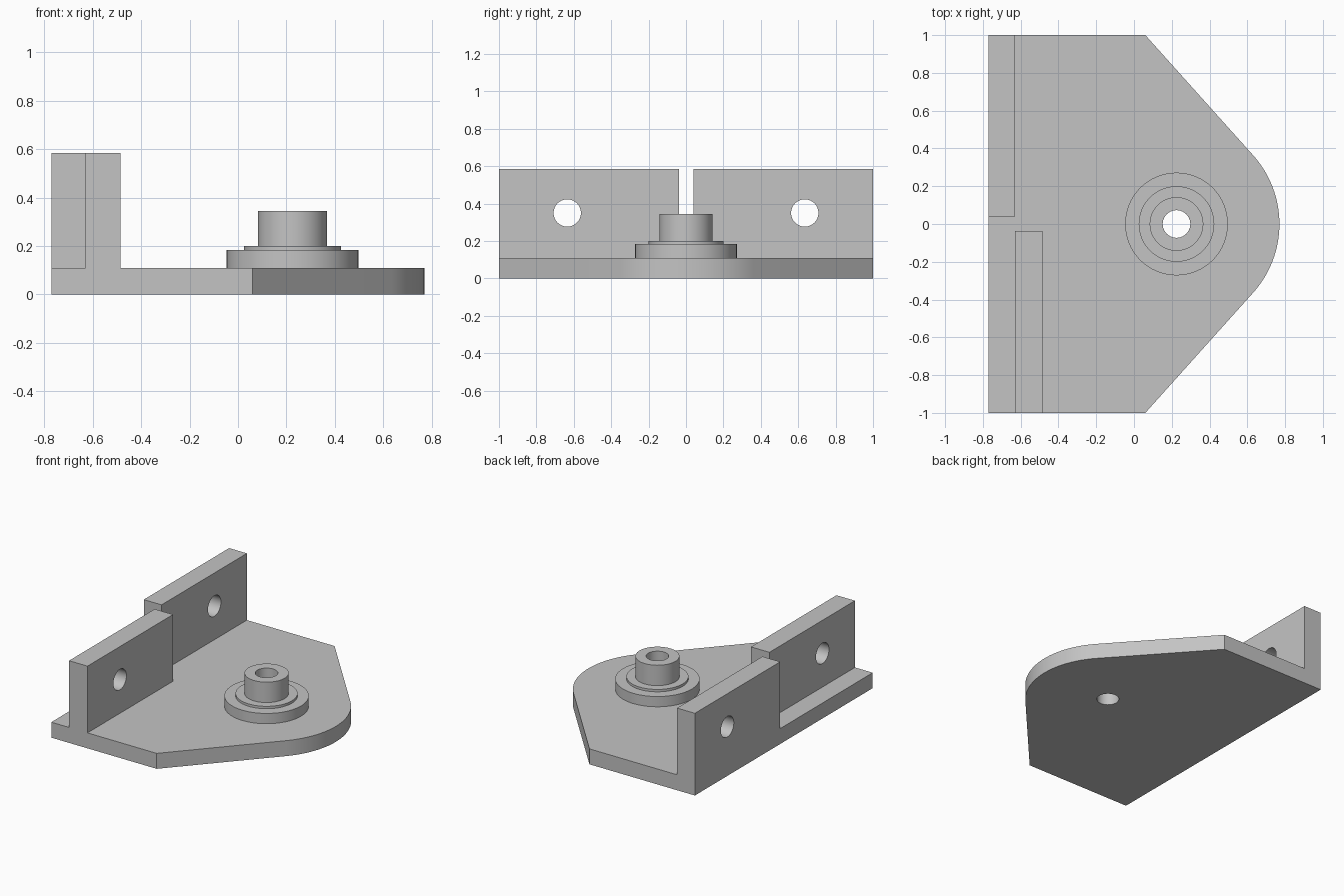
import bpy
import bmesh
from math import pi, cos, sin, acos, atan2, hypot, radians
from mathutils import Matrix

cube = bpy.data.objects.get("Cube")
if cube:
    bpy.data.objects.remove(cube, do_unlink=True)

SEGMENTS = 64
PLATE_TOP = 0.11
WALL_TOP = 0.585
HUB_X = 0.225
NOSE_RADIUS = 0.545
HOLE_RADIUS = 0.073
BACK_X, SHOULDER_X = -0.77, 0.06

grey = bpy.data.materials.new("light grey")
grey.use_nodes = True
colour = (0.55, 0.55, 0.55, 1)
grey.diffuse_color = colour
grey.node_tree.nodes["Principled BSDF"].inputs["Base Color"].default_value = colour


def make_object(name, bm):
    bmesh.ops.recalc_face_normals(bm, faces=bm.faces)
    mesh = bpy.data.meshes.new(name)
    bm.to_mesh(mesh)
    bm.free()
    mesh.materials.append(grey)
    obj = bpy.data.objects.new(name, mesh)
    bpy.context.collection.objects.link(obj)
    return obj


def activate(obj):
    bpy.ops.object.select_all(action='DESELECT')
    obj.select_set(True)
    bpy.context.view_layer.objects.active = obj


def prism(name, outline, z0, z1, matrix=Matrix()):
    bm = bmesh.new()
    base = bm.faces.new([bm.verts.new((x, y, z0)) for x, y in outline])
    top = bmesh.ops.extrude_face_region(bm, geom=[base])["geom"]
    moved = [v for v in top if isinstance(v, bmesh.types.BMVert)]
    bmesh.ops.translate(bm, verts=moved, vec=(0, 0, z1 - z0))
    bmesh.ops.transform(bm, matrix=matrix, verts=bm.verts)
    return make_object(name, bm)


def arc(radius, start, end, count):
    steps = [start + (end - start) * i / count for i in range(count + 1)]
    return [(radius * cos(a), radius * sin(a)) for a in steps]


def circle(radius):
    return arc(radius, 0, 2 * pi, SEGMENTS)[:-1]


def drill(obj, matrix):
    cutter = prism("drill", circle(HOLE_RADIUS), -0.5, 0.5, matrix)
    cutter.hide_render = True
    mod = obj.modifiers.new("hole", 'BOOLEAN')
    mod.operation = 'DIFFERENCE'
    mod.solver = 'EXACT'
    mod.object = cutter
    activate(obj)
    bpy.ops.object.modifier_apply(modifier=mod.name)
    bpy.data.objects.remove(cutter, do_unlink=True)


def smooth(obj):
    activate(obj)
    bpy.ops.object.shade_smooth_by_angle(angle=radians(30))


# Base plate: straight back, tapered sides tangent to a round nose
reach = hypot(SHOULDER_X - HUB_X, 1)
tangent = atan2(1, SHOULDER_X - HUB_X) - acos(NOSE_RADIUS / reach)
nose = [(x + HUB_X, y) for x, y in arc(NOSE_RADIUS, -tangent, tangent, 32)]
outline = [(BACK_X, -1), (SHOULDER_X, -1), *nose, (SHOULDER_X, 1), (BACK_X, 1)]
plate = prism("base_plate", outline, 0, PLATE_TOP)
drill(plate, Matrix.Translation((HUB_X, 0, 0)))
smooth(plate)

# Two staggered upright walls, each with a cross hole
for name, x0, x1, y0, y1, hole_y in (
        ("front_wall", -0.63, -0.485, -1, -0.038, -0.635),
        ("back_wall", BACK_X, -0.63, 0.04, 1, 0.635)):
    wall = prism(name, [(x0, y0), (x1, y0), (x1, y1), (x0, y1)], PLATE_TOP, WALL_TOP)
    drill(wall, Matrix.Translation((-0.63, hole_y, 0.35)) @ Matrix.Rotation(pi / 2, 4, 'Y'))
    smooth(wall)

# Stepped hollow hub, turned around the plate hole
profile = [(0.272, PLATE_TOP), (0.272, 0.183), (0.2, 0.183), (0.2, 0.2), (0.142, 0.2),
           (0.142, 0.345), (HOLE_RADIUS, 0.345), (HOLE_RADIUS, PLATE_TOP)]
bm = bmesh.new()
rings = [[bm.verts.new((x + HUB_X, y, z)) for x, y in circle(r)] for r, z in profile]
for lower, upper in zip(rings, rings[1:] + rings[:1]):
    for i in range(SEGMENTS):
        j = (i + 1) % SEGMENTS
        bm.faces.new((lower[i], lower[j], upper[j], upper[i]))
smooth(make_object("stepped_hub", bm))
